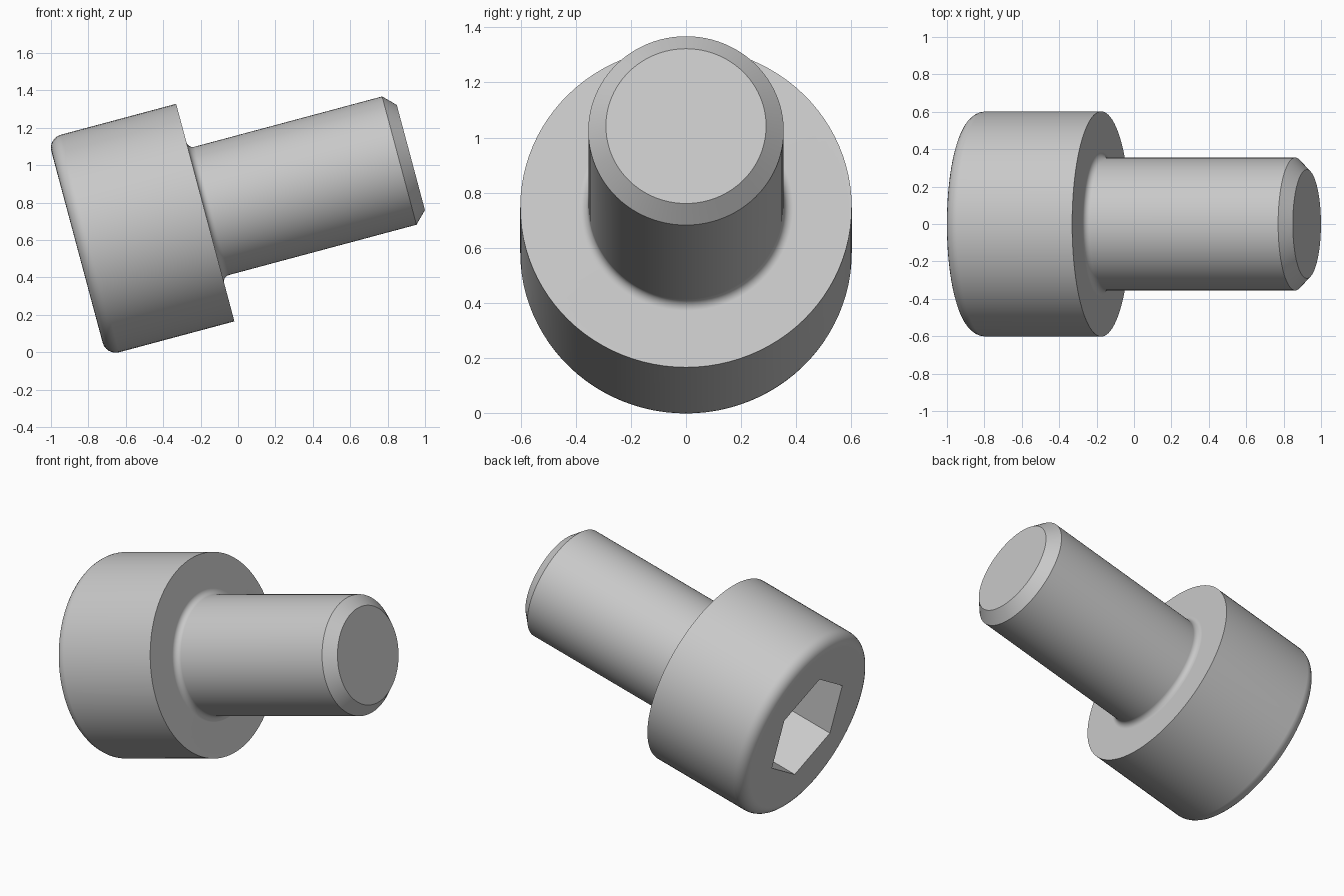
import bpy, bmesh
from math import sin, cos, pi, radians
from mathutils import Matrix

if "Cube" in bpy.data.objects:
    bpy.data.objects.remove(bpy.data.objects["Cube"], do_unlink=True)

HEAD_R, HEAD_H, HEAD_FILLET = 0.602, 0.71, 0.072
SHANK_R, SHANK_L, CHAMFER = 0.355, 1.138, 0.064
NECK_FILLET = 0.035
SOCKET_R, SOCKET_DEPTH = 0.34, 0.355

steel = bpy.data.materials.new("plain_grey_steel")
steel.use_nodes = True
grey = (0.58, 0.58, 0.58, 1)
steel.diffuse_color = grey
steel.node_tree.nodes["Principled BSDF"].inputs["Base Color"].default_value = grey


def arc(r, z, radius, start, end, steps=6):
    """Points of a fillet arc centred on (r, z), angles in degrees."""
    angles = [radians(start + (end - start) * i / steps) for i in range(steps + 1)]
    return [(r + radius * cos(a), z + radius * sin(a)) for a in angles]


def lathe(name, profile, sides):
    """Turn an (r, z) profile about z; the ends are closed with flat caps."""
    bm = bmesh.new()
    rings = [[bm.verts.new((r * cos(2 * pi * i / sides), r * sin(2 * pi * i / sides), z))
              for i in range(sides)] for r, z in profile]
    for low, high in zip(rings, rings[1:]):
        for i in range(sides):
            j = (i + 1) % sides
            bm.faces.new((low[i], low[j], high[j], high[i]))
    bm.faces.new(rings[0][::-1])
    bm.faces.new(rings[-1])
    bmesh.ops.recalc_face_normals(bm, faces=bm.faces)
    mesh = bpy.data.meshes.new(name)
    bm.to_mesh(mesh)
    bm.free()
    mesh.materials.append(steel)
    obj = bpy.data.objects.new(name, mesh)
    bpy.context.collection.objects.link(obj)
    return obj


# Screw body: rounded head, filleted neck, chamfered shank
profile = arc(HEAD_R - HEAD_FILLET, HEAD_FILLET - HEAD_H, HEAD_FILLET, -90, 0)
profile += [(HEAD_R, 0)]
profile += arc(SHANK_R + NECK_FILLET, NECK_FILLET, NECK_FILLET, 270, 180)
profile += [(SHANK_R, SHANK_L - CHAMFER), (SHANK_R - CHAMFER, SHANK_L)]
screw = lathe("socket_head_screw", profile, 96)

# Hexagonal socket cut into the head
cutter = lathe("socket_cutter", [(SOCKET_R, -HEAD_H - 0.1),
                                 (SOCKET_R, -HEAD_H + SOCKET_DEPTH)], 6)
cutter.hide_render = True
cut = screw.modifiers.new("socket", 'BOOLEAN')
cut.operation = 'DIFFERENCE'
cut.solver = 'EXACT'
cut.object = cutter
bpy.context.view_layer.update()
graph = bpy.context.evaluated_depsgraph_get()
screw.data = bpy.data.meshes.new_from_object(screw.evaluated_get(graph))
screw.modifiers.clear()
bpy.data.objects.remove(cutter, do_unlink=True)

# Tilt the screw so the tip points up toward +x
screw.data.transform(Matrix.Translation((-0.175, 0, 0.747)) @ Matrix.Rotation(radians(75), 4, 'Y'))

# Smooth shading with crisp rims and flat end faces
bpy.ops.object.select_all(action='DESELECT')
screw.select_set(True)
bpy.context.view_layer.objects.active = screw
bpy.ops.object.shade_smooth_by_angle(angle=radians(30))
normals = screw.modifiers.new("flat_face_normals", 'WEIGHTED_NORMAL')
normals.keep_sharp = True
